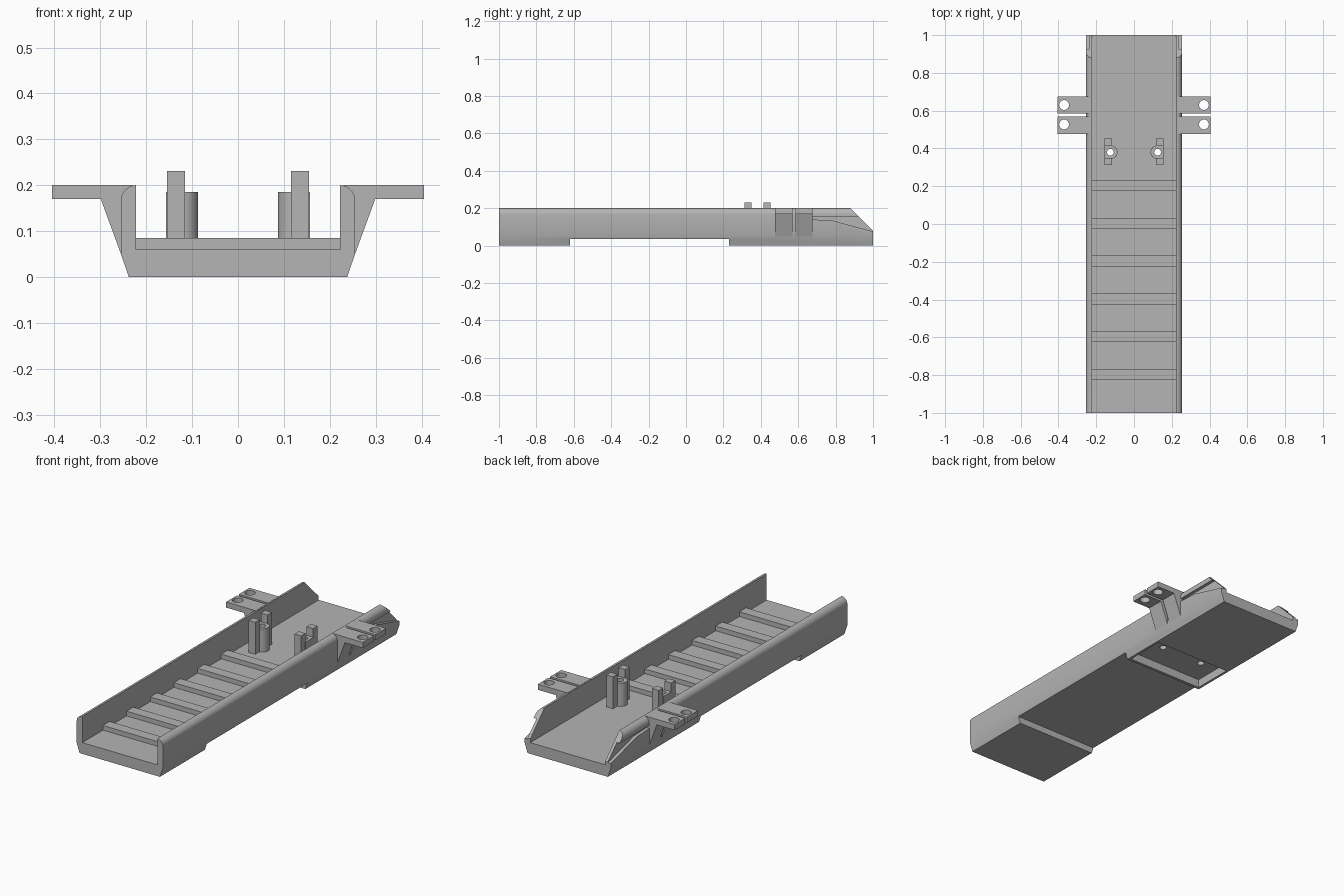
import bpy
import bmesh
import math
from mathutils import Vector

cube = bpy.data.objects.get("Cube")
if cube:
    bpy.data.objects.remove(cube, do_unlink=True)

grey = bpy.data.materials.new("plain grey")
grey.use_nodes = True
grey.diffuse_color = (0.46, 0.46, 0.46, 1)
grey.node_tree.nodes["Principled BSDF"].inputs["Base Color"].default_value = grey.diffuse_color


def extrude(name, points, axis, lo, hi):
    """Sweep a closed outline along one axis from lo to hi."""
    place = {"x": lambda a, b: (lo, a, b),
             "y": lambda a, b: (a, lo, b),
             "z": lambda a, b: (a, b, lo)}[axis]
    bm = bmesh.new()
    face = bm.faces.new([bm.verts.new(place(a, b)) for a, b in points])
    swept = bmesh.ops.extrude_face_region(bm, geom=[face])["geom"]
    move = Vector([hi - lo if axis == k else 0 for k in "xyz"])
    bmesh.ops.translate(bm, vec=move, verts=[g for g in swept if isinstance(g, bmesh.types.BMVert)])
    bmesh.ops.recalc_face_normals(bm, faces=bm.faces)
    mesh = bpy.data.meshes.new(name)
    bm.to_mesh(mesh)
    bm.free()
    mesh.materials.append(grey)
    obj = bpy.data.objects.new(name, mesh)
    bpy.context.collection.objects.link(obj)
    return obj


def box(name, x, y, z):
    return extrude(name, [(x[0], y[0]), (x[1], y[0]), (x[1], y[1]), (x[0], y[1])], "z", *z)


def arc(cx, cy, r, start, end, steps):
    angles = [math.radians(start + (end - start) * i / steps) for i in range(steps + 1)]
    return [(cx + r * math.cos(a), cy + r * math.sin(a)) for a in angles]


def hole(x, y, r):
    return extrude("hole_cutter", arc(x, y, r, 0, 345, 23), "z", -0.1, 0.3)


def apply(obj, mod):
    bpy.context.view_layer.objects.active = obj
    bpy.ops.object.modifier_apply(modifier=mod.name)


def cut(obj, *cutters):
    for cutter in cutters:
        cutter.hide_render = True
        mod = obj.modifiers.new("cut", "BOOLEAN")
        mod.operation = "DIFFERENCE"
        mod.solver = "EXACT"
        mod.object = cutter
        apply(obj, mod)
        bpy.data.objects.remove(cutter, do_unlink=True)


def mirror(obj):
    apply(obj, obj.modifiers.new("mirror", "MIRROR"))


def smooth(obj):
    bpy.ops.object.select_all(action="DESELECT")
    obj.select_set(True)
    bpy.context.view_layer.objects.active = obj
    bpy.ops.object.shade_smooth_by_angle(angle=math.radians(30))


# Channel body: flat floor with rounded-top side walls
half = [(0.238, 0), (0.255, 0.05)] + arc(0.222, 0.167, 0.033, 0, 90, 10) + [(0.222, 0.06)]
body = extrude("channel_body", half + [(-x, z) for x, z in reversed(half)], "y", -1, 1)

# Underside recess and pocket
cut(body, box("recess_cutter", (-0.4, 0.4), (-0.62, 0.23), (-0.1, 0.035)),
    box("pocket_cutter", (-0.225, 0.225), (0.245, 0.465), (-0.1, 0.045)))

# Sloped rear ends of the walls
cut(body, extrude("slope_cutter", [(0.86, 0.22), (1.02, 0.06), (1.02, 0.22)], "x", -0.4, 0.4))

# Outer side grooves and screw holes through the floor
groove = [(0.66, 0.155), (1.02, 0.155), (1.02, 0.07), (0.78, 0.135), (0.66, 0.14)]
for side in (1, -1):
    cut(body, extrude("groove_cutter", groove, "x", side * 0.238, side * 0.4),
        hole(side * 0.125, 0.38, 0.018))
smooth(body)

# Cross ribs on the floor
for i in range(6):
    y = -0.825 + 0.2 * i
    box(f"floor_rib_{i + 1}", (-0.223, 0.223), (y, y + 0.057), (0.055, 0.085))

# Screw bosses with one flat side
boss = extrude("screw_boss", [(0.157, 0.345), (0.157, 0.415)] + arc(0.122, 0.38, 0.035, 90, 270, 16),
               "z", 0.055, 0.185)
cut(boss, hole(0.125, 0.38, 0.018))
mirror(boss)
smooth(boss)

# Upright posts before and behind each boss
for name, y in (("front_post", 0.312), ("rear_post", 0.415)):
    mirror(box(name, (0.116, 0.155), (y, y + 0.037), (0.055, 0.231)))

# Mounting tabs with gussets and bolt holes
bracket = [(0.23, 0.2), (0.405, 0.2), (0.405, 0.17), (0.299, 0.17), (0.255, 0.05), (0.23, 0.05)]
for name, lo, hi, y in (("front_mounting_tab", 0.477, 0.57, 0.527),
                        ("rear_mounting_tab", 0.585, 0.675, 0.63)):
    tab = extrude(name, bracket, "y", lo, hi)
    cut(tab, hole(0.37, y, 0.026))
    mirror(tab)
    smooth(tab)
